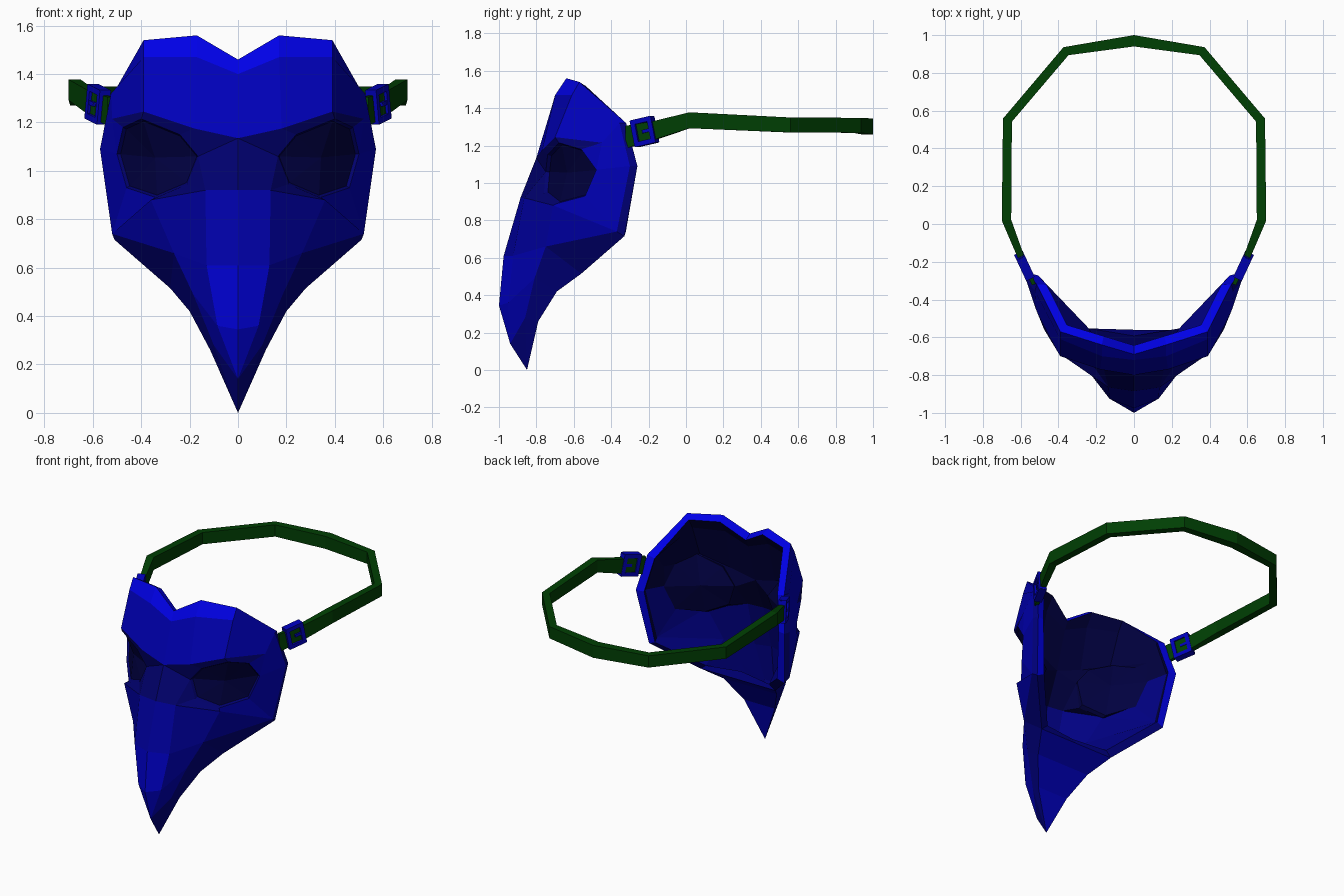
import bpy, bmesh
from mathutils import Vector, Matrix

if "Cube" in bpy.data.objects:
    bpy.data.objects.remove(bpy.data.objects["Cube"])


def material(name, rgb):
    m = bpy.data.materials.new(name)
    m.diffuse_color = (*rgb, 1)
    m.use_nodes = True
    m.node_tree.nodes["Principled BSDF"].inputs["Base Color"].default_value = m.diffuse_color
    return m


BRIGHT = material("bright blue", (0, 0, 0.8))
MID = material("royal blue", (0, 0, 0.5))
NOSE = material("deep blue", (0, 0, 0.38))
SOCKET = material("shadow blue", (0, 0, 0.15))
LENS = material("dark lens navy", (0, 0, 0.05))
LINING = material("lining blue", (0, 0, 0.22))
TIP = material("beak blue", (0, 0, 0.65))
GREEN = material("dark green", (0, 0.05, 0.001))


def make_object(name, bm, *mats):
    me = bpy.data.meshes.new(name)
    bm.to_mesh(me)
    bm.free()
    for m in mats:
        me.materials.append(m)
    ob = bpy.data.objects.new(name, me)
    bpy.context.collection.objects.link(ob)
    return ob


def mirror(ob):
    mod = ob.modifiers.new("mirror", 'MIRROR')
    mod.merge_threshold = 0.002


# --- mask: right half as named points, mirrored and thickened ---
rim = dict(a0=(0, -.69, 1.46), a1=(.17, -.64, 1.56), a2=(.39, -.57, 1.54),
           a3=(.515, -.32, 1.32), a4=(.56, -.26, 1.09), a5=(.51, -.33, .715),
           a6=(.28, -.56, .515),
           k3=(.525, -.355, 1.32), k4=(.57, -.30, 1.09), k5=(.52, -.37, .74))
forehead = dict(b0=(0, -.72, 1.40), b1=(.17, -.70, 1.47), b2=(.39, -.61, 1.47),
                c0=(0, -.80, 1.135), c1=(.18, -.77, 1.175),
                c2=(.39, -.70, 1.245), c3=(.52, -.45, 1.215))
eye = dict(e0=(.165, -.75, 1.06), e1=(.24, -.74, 1.15), e2=(.40, -.68, 1.215),
           e3=(.475, -.56, 1.18), e4=(.50, -.48, 1.07), e5=(.46, -.54, .93),
           e6=(.34, -.69, .89), e7=(.21, -.76, .945))
beak = dict(f0=(0, -.885, .92), f1=(.135, -.865, .92), f2=(.36, -.71, .88),
            g0=(0, -.975, .61), g1=(.13, -.925, .61), g2=(.265, -.75, .66),
            h0=(0, -1, .345), h1=(.085, -.95, .36), h2=(.185, -.81, .49),
            i0=(0, -.94, .14), i2=(.10, -.86, .28), t=(0, -.85, 0))
underside = dict(j1=(.2, -.69, .42), j2=(.115, -.79, .26),
                 m0=(0, -.56, .515), m1=(0, -.69, .42), m2=(0, -.79, .26))

# material slots: outside, then the same regions for the lining and the rim edge
BROW, TRIM, HOLLOW, GLASS, EDGE, BRIDGE, CHEEK, POINT, JAW, FLOOR = range(10)
slots = ([MID, BRIGHT, SOCKET, LENS, LINING, NOSE, MID, TIP, LINING, MID]
         + [LENS] * 5 + [LINING] * 5 + [BRIGHT] * 8 + [LINING] * 2)
faces = {
    TRIM: ["a0 a1 b1 b0", "a1 a2 b2 b1"],
    BROW: ["b0 b1 c1 c0", "b1 b2 c2 c1", "a2 a3 k3 c3 c2 b2", "c3 k3 k4 e4",
           "c3 e4 e3"],
    EDGE: ["a3 a4 k4 k3", "a4 a5 k5 k4"],
    HOLLOW: ["c0 c1 e1 e0", "c1 c2 e2 e1", "c2 c3 e3 e2",
             "f2 f1 e7 e6", "f1 e0 e7", "f0 c0 e0 f1"],
    BRIDGE: ["f0 f1 g1 g0", "f1 f2 g2 g1"],
    CHEEK: ["k4 k5 e5 e4", "k5 g2 f2", "k5 f2 e6 e5", "g1 g2 h2 h1", "h1 h2 i2 i0"],
    POINT: ["g0 g1 h1 h0", "h0 h1 i0"],
    JAW: ["i0 i2 t", "a5 a6 g2 k5", "a6 j1 h2 g2", "j1 j2 i2 h2", "j2 t i2"],
    FLOOR: ["a6 m0 m1 j1", "j1 m1 m2 j2", "j2 m2 t"]}

bm = bmesh.new()
V = {n: bm.verts.new(p) for part in (rim, forehead, eye, beak, underside)
     for n, p in part.items()}
for slot, group in faces.items():
    for f in group:
        bm.faces.new([V[n] for n in f.split()]).material_index = slot

# recessed eye lens
ring = [V["e%d" % i] for i in range(8)]
centre = sum((v.co for v in ring), Vector()) / 8
back = Vector((-.006, .015, 0))
inner = [bm.verts.new(centre + (v.co - centre) * .94 + back) for v in ring]
hub = bm.verts.new(centre + back)
for i in range(8):
    j = (i + 1) % 8
    bm.faces.new((ring[i], ring[j], inner[j], inner[i])).material_index = HOLLOW
    bm.faces.new((inner[i], inner[j], hub)).material_index = GLASS

bmesh.ops.recalc_face_normals(bm, faces=bm.faces)
bm.normal_update()
front = next(f for f in bm.faces if V["g0"] in f.verts and V["h0"] in f.verts)
if front.normal.y > 0:
    bmesh.ops.reverse_faces(bm, faces=bm.faces)
mask = make_object("bird_mask", bm, *slots)
mirror(mask)
sol = mask.modifiers.new("shell", 'SOLIDIFY')
sol.thickness = 0.055
sol.offset = -1
sol.material_offset = 10
sol.material_offset_rim = 20

# --- strap: flat band swept round the head; x, y, z, height, thickness ---
half = [(.53, -.32, 1.245, .12, .02), (.60, -.17, 1.28, .10, .035),
        (.675, .02, 1.335, .085, .05), (.67, .55, 1.31, .08, .05),
        (.36, .915, 1.308, .08, .05), (0, .97, 1.302, .085, .06)]
path = half + [(-p[0], *p[1:]) for p in half[-2::-1]]
bm = bmesh.new()
rings = []
for i, (x, y, z, h, w) in enumerate(path):
    p, q = path[max(i - 1, 0)], path[min(i + 1, len(path) - 1)]
    n = Vector((q[1] - p[1], p[0] - q[0], 0)).normalized() * w / 2
    c, up = Vector((x, y, z)), Vector((0, 0, h / 2))
    rings.append([bm.verts.new(v) for v in
                  (c + n + up, c + n - up, c - n - up, c - n + up)])
for r, s in zip(rings, rings[1:]):
    for i in range(4):
        j = (i + 1) % 4
        bm.faces.new((r[i], r[j], s[j], s[i]))
bm.faces.new(rings[0])
bm.faces.new(rings[-1])
bmesh.ops.recalc_face_normals(bm, faces=bm.faces)
make_object("head_strap", bm, GREEN)

# --- buckles: square frame with a prong, aligned to the strap ---
along = (Vector(half[1][:3]) - Vector(half[0][:3])).normalized()
out = along.cross(Vector((0, 0, 1))).normalized()
up = out.cross(along)
frame = Matrix((along, out, up)).transposed().to_4x4()
frame.translation = (.58, -.222, 1.275)
bm = bmesh.new()
for a, u, la, lu, depth in [(0, .06, .12, .026, .05), (0, -.06, .12, .026, .05),
                            (.05, 0, .026, .14, .05), (-.05, 0, .026, .14, .05),
                            (.02, 0, .05, .018, .045)]:
    m = frame @ Matrix.Translation((a, 0, u)) @ Matrix.Diagonal((la, depth, lu, 1))
    bmesh.ops.create_cube(bm, size=1, matrix=m)
bmesh.ops.recalc_face_normals(bm, faces=bm.faces)
mirror(make_object("strap_buckles", bm, MID))
